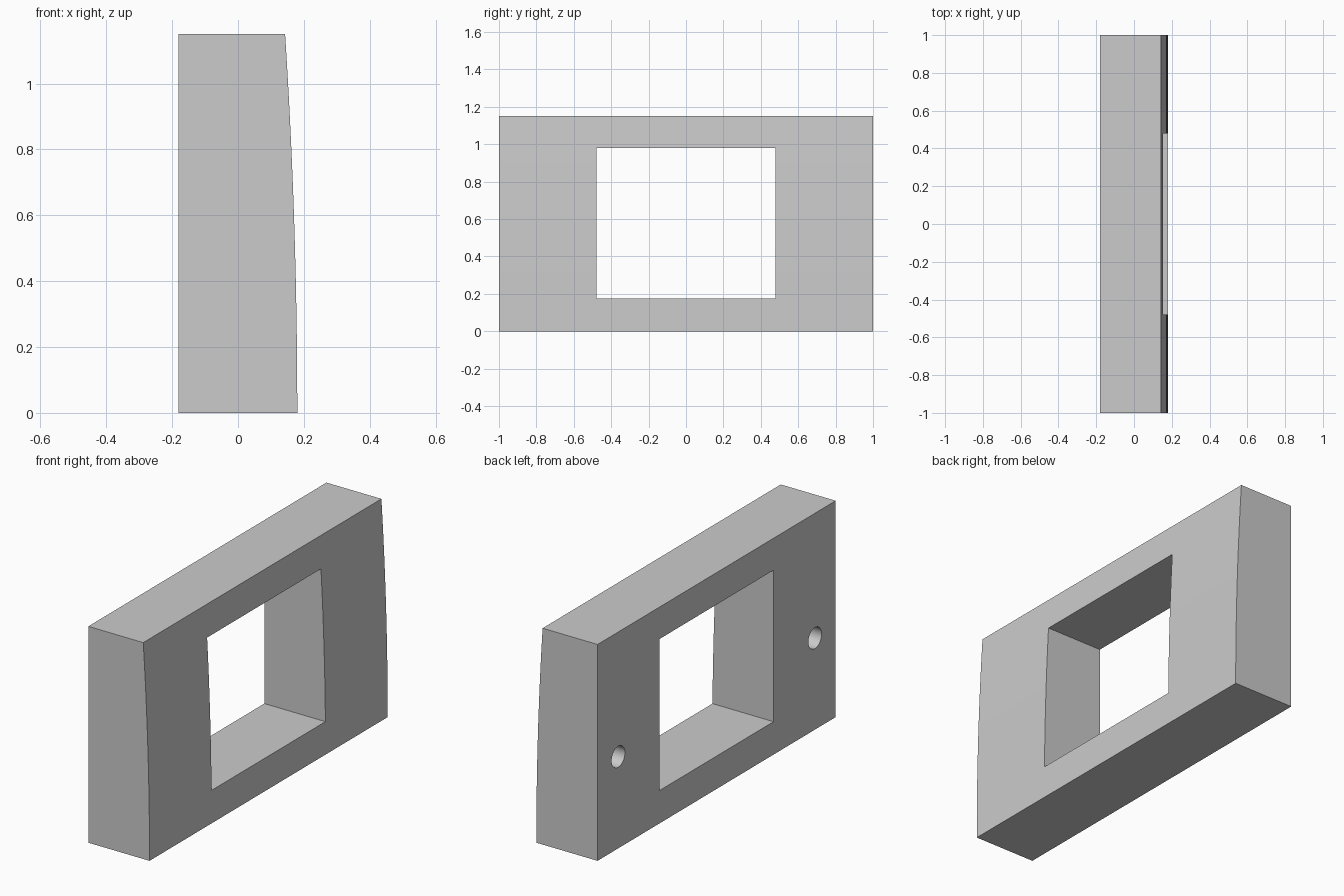
import bpy
import bmesh
from math import radians, pi
from mathutils import Matrix

if "Cube" in bpy.data.objects:
    bpy.data.objects.remove(bpy.data.objects["Cube"], do_unlink=True)

HEIGHT, BACK, FRONT, BOW = 1.15, -0.18, 0.18, 0.028
STEPS = 20

grey = bpy.data.materials.new("light grey")
grey.use_nodes = True
grey.diffuse_color = (0.6, 0.6, 0.6, 1)
grey.node_tree.nodes["Principled BSDF"].inputs["Base Color"].default_value = (0.6, 0.6, 0.6, 1)


def make_object(name, bm):
    bmesh.ops.recalc_face_normals(bm, faces=bm.faces)
    mesh = bpy.data.meshes.new(name)
    bm.to_mesh(mesh)
    bm.free()
    mesh.materials.append(grey)
    obj = bpy.data.objects.new(name, mesh)
    bpy.context.collection.objects.link(obj)
    return obj


def cut(target, cutter):
    bpy.context.view_layer.objects.active = target
    mod = target.modifiers.new("cut", 'BOOLEAN')
    mod.operation = 'DIFFERENCE'
    mod.solver = 'EXACT'
    mod.object = cutter
    bpy.ops.object.modifier_apply(modifier=mod.name)
    bpy.data.objects.remove(cutter, do_unlink=True)


# Plate: flat back, gently bowed front, side profile extruded along y
bm = bmesh.new()
profile = [(BACK, HEIGHT), (BACK, 0)]
for i in range(STEPS + 1):
    z = HEIGHT * i / STEPS
    profile.append((FRONT - BOW * z * z, z))
face = bm.faces.new([bm.verts.new((x, -1, z)) for x, z in profile])
result = bmesh.ops.extrude_face_region(bm, geom=[face])
new_verts = [g for g in result["geom"] if isinstance(g, bmesh.types.BMVert)]
bmesh.ops.translate(bm, verts=new_verts, vec=(0, 2, 0))
frame = make_object("window_frame", bm)

# Rectangular opening through the plate
bm = bmesh.new()
bottom, top = 0.175, 0.98
bmesh.ops.create_cube(bm, size=1, matrix=Matrix.Translation((0, 0, (bottom + top) / 2))
                      @ Matrix.Diagonal((1, 0.956, top - bottom, 1)))
cut(frame, make_object("opening_cutter", bm))

# Blind mounting holes in the flat back
DEPTH = 0.25
for side in (-1, 1):
    bm = bmesh.new()
    bmesh.ops.create_cone(bm, cap_ends=True, segments=32, radius1=0.056, radius2=0.056,
                          depth=2 * DEPTH,
                          matrix=Matrix.Translation((BACK, side * 0.826, 0.487))
                          @ Matrix.Rotation(pi / 2, 4, 'Y'))
    cut(frame, make_object("hole_cutter", bm))

# Smooth curved surfaces, crisp edges
bpy.ops.object.select_all(action='DESELECT')
frame.select_set(True)
bpy.context.view_layer.objects.active = frame
bpy.ops.object.shade_smooth_by_angle(angle=radians(30))
